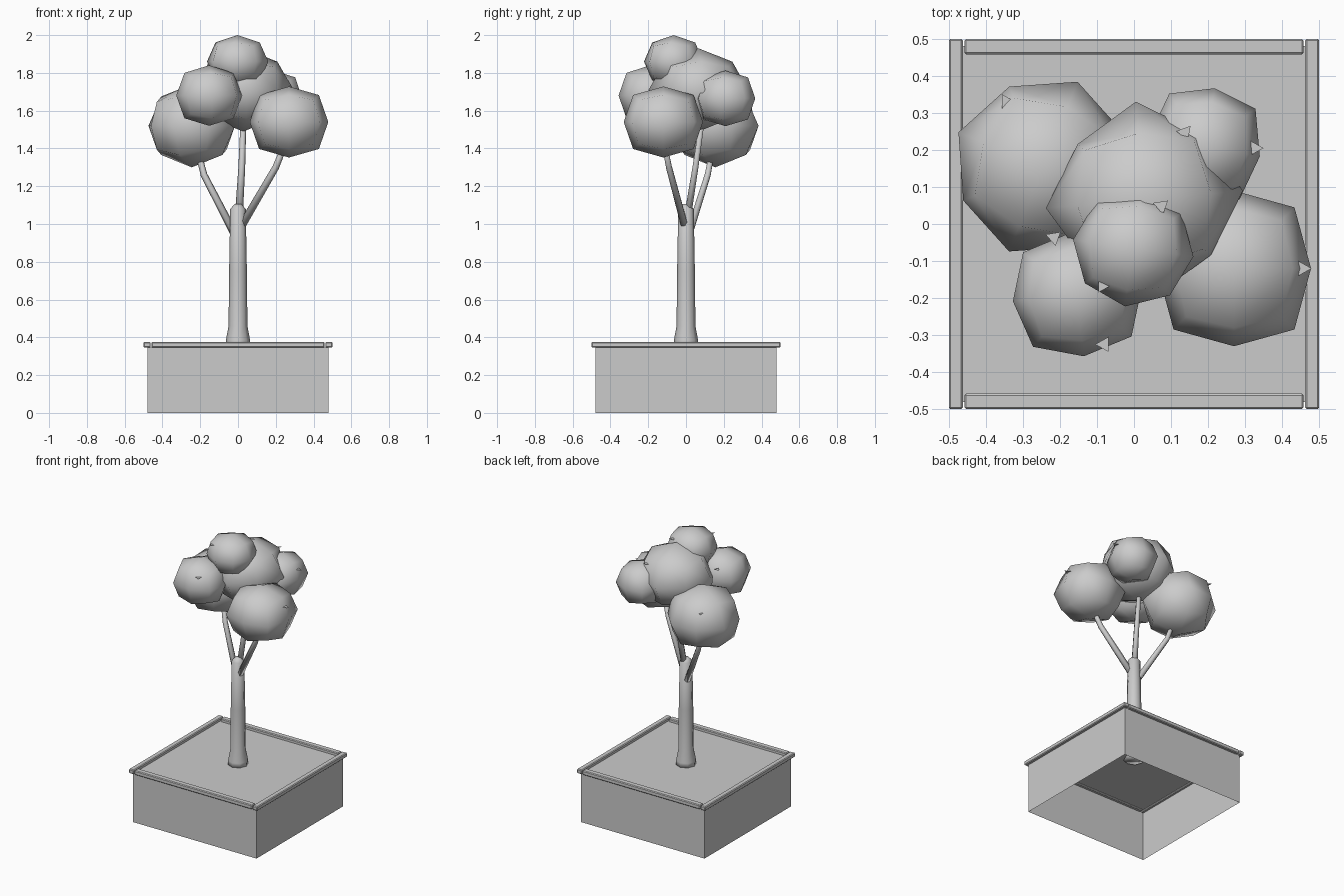
import bpy, bmesh, math
from mathutils import Vector, Matrix

if "Cube" in bpy.data.objects:
    bpy.data.objects.remove(bpy.data.objects["Cube"])

grey = bpy.data.materials.new("plain grey")
grey.diffuse_color = (0.6, 0.6, 0.6, 1)
grey.use_nodes = True
grey.node_tree.nodes["Principled BSDF"].inputs["Base Color"].default_value = grey.diffuse_color


def finish(bm, name, smooth=False, recalc=True):
    if recalc:
        bmesh.ops.recalc_face_normals(bm, faces=bm.faces[:])
    me = bpy.data.meshes.new(name)
    bm.to_mesh(me)
    bm.free()
    for p in me.polygons:
        p.use_smooth = smooth
    me.materials.append(grey)
    ob = bpy.data.objects.new(name, me)
    bpy.context.collection.objects.link(ob)
    return ob


def box_bm(center, size):
    bm = bmesh.new()
    bmesh.ops.create_cube(bm, size=1, matrix=Matrix.Translation(center) @ Matrix.Diagonal((*size, 1)))
    return bm


def tube(name, rings, sides):
    """Capped tube through (point, radius) rings."""
    bm = bmesh.new()
    loops = []
    for i, (p, r) in enumerate(rings):
        a = Vector(rings[max(i - 1, 0)][0])
        b = Vector(rings[min(i + 1, len(rings) - 1)][0])
        q = Vector((0, 0, 1)).rotation_difference(b - a)
        loops.append([bm.verts.new(Vector(p) + q @ Vector(
            (r * math.cos(t), r * math.sin(t), 0)))
            for t in (2 * math.pi * k / sides for k in range(sides))])
    for lo, hi in zip(loops, loops[1:]):
        for k in range(sides):
            n = (k + 1) % sides
            bm.faces.new((lo[k], lo[n], hi[n], hi[k]))
    bm.faces.new(loops[0][::-1])
    bm.faces.new(loops[-1])
    return finish(bm, name, True)


# planter: thin walls, open below, closed by the soil
bm = box_bm((0, 0, 0.175), (0.96, 0.96, 0.35))
bmesh.ops.delete(bm, geom=[f for f in bm.faces if abs(f.normal.z) > 0.5], context='FACES')
finish(bm, "planter_walls", recalc=False)
bm = bmesh.new()
bmesh.ops.create_grid(bm, x_segments=1, y_segments=1, size=0.48,
                      matrix=Matrix.Translation((0, 0, 0.355)))
finish(bm, "soil", recalc=False)

# rim strips with bevelled edges
for name, c, s in (("rim_left", (-0.481, 0), (0.038, 1.0)),
                   ("rim_right", (0.481, 0), (0.038, 1.0)),
                   ("rim_front", (0, -0.479), (0.916, 0.042)),
                   ("rim_back", (0, 0.479), (0.916, 0.042))):
    bm = box_bm((*c, 0.361), (*s, 0.03))
    bmesh.ops.bevel(bm, geom=bm.edges[:], offset=0.005, segments=1, affect='EDGES')
    finish(bm, name)

# trunk and branches
trunk = tube("trunk", [((0, 0, z), r) for z, r in (
    (0.35, 0.066), (0.385, 0.064), (0.46, 0.05), (0.75, 0.047), (1.08, 0.041), (1.105, 0.018))], 8)
tube("branch_left", [((-0.025, 0.02, 0.96), 0.021), ((-0.18, 0.115, 1.26), 0.018),
                     ((-0.23, 0.15, 1.45), 0.015)], 6)
tube("branch_right", [((0.025, -0.01, 1.0), 0.021), ((0.2, -0.09, 1.3), 0.018),
                      ((0.26, -0.12, 1.45), 0.015)], 6)
tube("branch_middle", [((0.005, 0.01, 1.05), 0.021), ((0.02, 0.05, 1.3), 0.018),
                       ((0.03, 0.09, 1.58), 0.015)], 6)

# foliage clumps: centre, radii, yaw in degrees, bulge of the diagonal corners
clumps = {
    "foliage_left": ((-0.245, 0.155, 1.52), (0.247, 0.247, 0.22), -22, 0.95),
    "foliage_right": ((0.27, -0.12, 1.54), (0.208, 0.21, 0.188), 0, 1.11),
    "foliage_front": ((-0.153, -0.19, 1.68), (0.175, 0.168, 0.16), 6, 1.08),
    "foliage_middle": ((0.028, 0.066, 1.71), (0.267, 0.265, 0.22), 5, 0.88),
    "foliage_back": ((0.19, 0.209, 1.665), (0.152, 0.16, 0.147), -10, 1.1),
    "foliage_top": ((-0.002, -0.065, 1.86), (0.164, 0.159, 0.14), -8, 1.0),
}
for name, (c, r, yaw, d) in clumps.items():
    bm = bmesh.new()
    bmesh.ops.create_cube(bm, size=2)
    bmesh.ops.subdivide_edges(bm, edges=bm.edges[:], cuts=1, use_grid_fill=True)
    for v in bm.verts:
        on_axis = sum(abs(x) > 0.5 for x in v.co) == 1
        upright = abs(v.co.z) > 0.5
        k = 1 if on_axis else (1 + d) / 2 + 0.02 if upright else d
        v.co = v.co.normalized() * k
    bm.transform(Matrix.Translation(c) @ Matrix.Rotation(math.radians(yaw), 4, 'Z')
                 @ Matrix.Diagonal((*r, 1)))
    finish(bm, name, True)

# loose flat leaves: position and pointing angle in degrees
leaves = [((-0.34, 0.33, 1.63), 0), ((0.14, 0.25, 1.82), 50), ((0.33, 0.205, 1.73), 0),
          ((0.07, 0.05, 1.935), 160), ((-0.22, -0.035, 1.765), 160),
          ((-0.08, -0.165, 1.935), 0), ((0.46, -0.12, 1.625), 0),
          ((-0.085, -0.325, 1.765), 180)]
for i, (c, a) in enumerate(leaves):
    bm = bmesh.new()
    rot = Matrix.Rotation(math.radians(a), 3, 'Z')
    bm.faces.new([bm.verts.new(Vector(c) + rot @ Vector(p)) for p in (
        (0.02, 0, 0), (-0.016, 0.02, 0), (-0.016, -0.02, 0))])
    finish(bm, f"leaf_{i + 1}", recalc=False)
